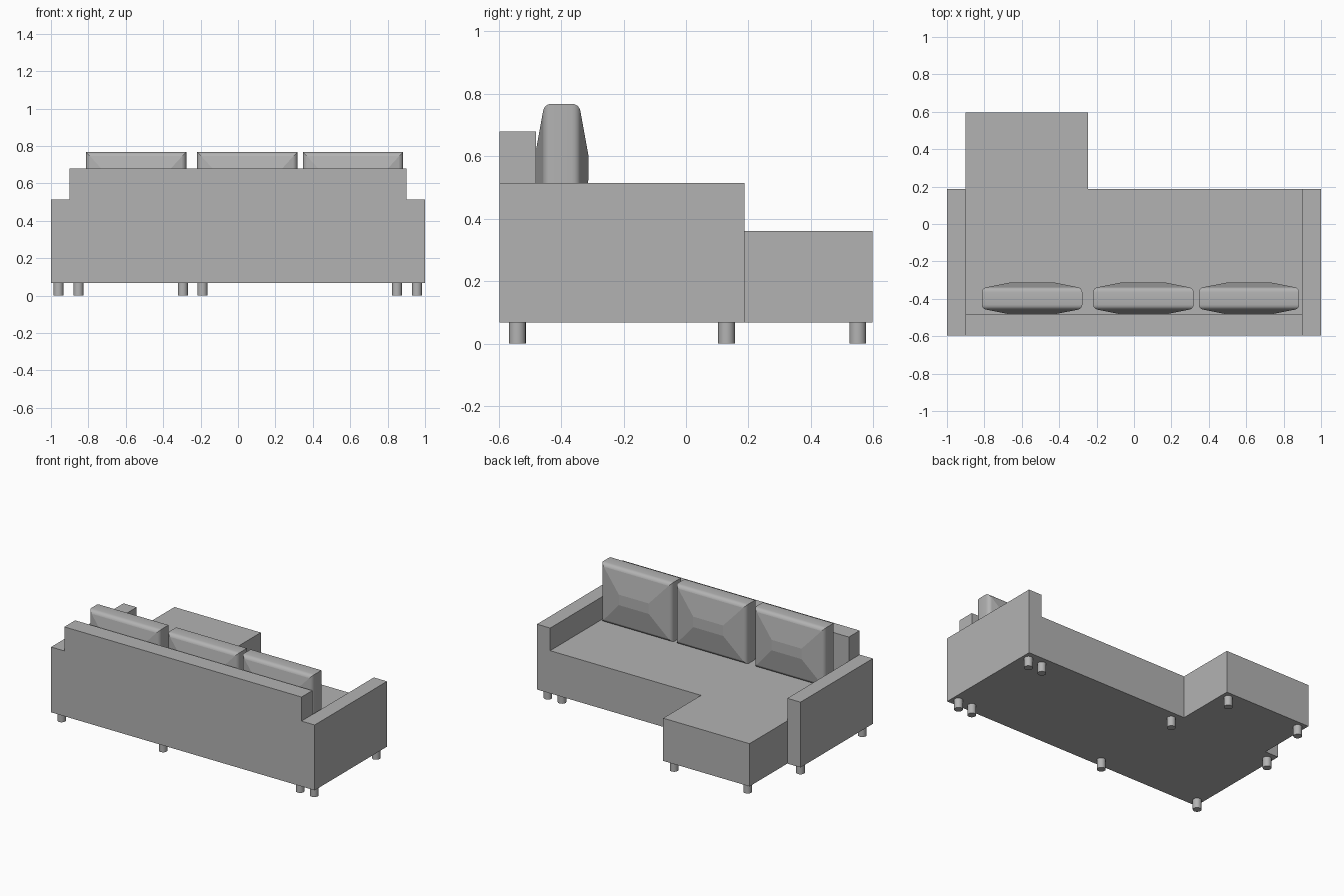
import bpy, bmesh, math

cube = bpy.data.objects.get("Cube")
if cube:
    bpy.data.objects.remove(cube, do_unlink=True)

grey = bpy.data.materials.new("grey_fabric")
colour = (0.45, 0.45, 0.45, 1)
grey.diffuse_color = colour
grey.use_nodes = True
grey.node_tree.nodes["Principled BSDF"].inputs["Base Color"].default_value = colour

FLOOR, SEAT, ARM, BACK, TOP = 0.067, 0.36, 0.515, 0.68, 0.768
REAR, FRONT, CHAISE = -0.597, 0.187, 0.597


def finish(name, bm):
    bmesh.ops.recalc_face_normals(bm, faces=bm.faces)
    mesh = bpy.data.meshes.new(name)
    bm.to_mesh(mesh)
    bm.free()
    mesh.materials.append(grey)
    obj = bpy.data.objects.new(name, mesh)
    bpy.context.collection.objects.link(obj)
    return obj


def prism(name, outline, z0, z1):
    """Extrude a flat outline from z0 up to z1."""
    bm = bmesh.new()
    face = bm.faces.new([bm.verts.new((x, y, z0)) for x, y in outline])
    ext = bmesh.ops.extrude_face_region(bm, geom=[face], use_keep_orig=True)
    for v in ext["geom"]:
        if isinstance(v, bmesh.types.BMVert):
            v.co.z = z1
    return finish(name, bm)


def box(name, x0, x1, y0, y1, z0, z1):
    return prism(name, [(x0, y0), (x1, y0), (x1, y1), (x0, y1)], z0, z1)


def leg(name, x, y, radius=0.027):
    bm = bmesh.new()
    bmesh.ops.create_cone(bm, cap_ends=True, segments=20, radius1=radius,
                          radius2=radius, depth=FLOOR)
    bmesh.ops.translate(bm, vec=(x, y, FLOOR / 2), verts=bm.verts)
    for f in bm.faces:
        f.smooth = len(f.verts) == 4
    for e in bm.edges:
        e.smooth = all(f.smooth for f in e.link_faces)
    return finish(name, bm)


def cushion(name, cx, cy=-0.398, width=0.537):
    """Loft rectangular rings: rounded rim, then a slope to a small flat middle."""
    cz, hx, hz = (SEAT + TOP) / 2, width / 2, (TOP - SEAT) / 2
    r = 0.027
    half = [(0.086, 0.155, 0.168)]
    for i in range(5):
        a = math.radians(80) * (1 - i / 4)
        half.append((0.033 + r * math.sin(a), r * (1 - math.cos(a)), r * (1 - math.cos(a))))
    rings = half + [(-d, ix, iz) for d, ix, iz in reversed(half)]
    bm = bmesh.new()
    loops = []
    for d, ix, iz in rings:
        loops.append([bm.verts.new((cx + sx * (hx - ix), cy + d, cz + sz * (hz - iz)))
                      for sx, sz in ((-1, -1), (1, -1), (1, 1), (-1, 1))])
    bm.faces.new(loops[0])
    bm.faces.new(loops[-1])
    last = len(loops) - 2
    for i, (a, b) in enumerate(zip(loops, loops[1:])):
        for k in range(4):
            n = (k + 1) % 4
            f = bm.faces.new((a[k], a[n], b[n], b[k]))
            f.smooth = 0 < i < last
        for k in range(4):
            bm.edges.get((a[k], b[k])).smooth = False
    return finish(name, bm)


# L-shaped seat with the chaise
prism("seat_base", [(-0.9, REAR), (0.9, REAR), (0.9, FRONT), (-0.245, FRONT),
                    (-0.245, CHAISE), (-0.9, CHAISE)], FLOOR, SEAT)

# Backrest and arms
box("backrest", -0.9, 0.9, REAR, -0.48, SEAT, BACK)
box("right_arm", -1, -0.9, REAR, FRONT, FLOOR, ARM)
box("left_arm", 0.9, 1, REAR, FRONT, FLOOR, ARM)

# Back cushions
for side, x in (("right", -0.545), ("middle", 0.05), ("left", 0.615)):
    cushion(side + "_cushion", x)

# Legs in two long rows, and a pair under the chaise
for row, y in (("rear", -0.54), ("front", 0.13)):
    for i, x in enumerate((-0.96, -0.19, 0.85, 0.957)):
        leg(f"{row}_leg_{i + 1}", x, y)
for i, x in enumerate((-0.853, -0.295)):
    leg(f"chaise_leg_{i + 1}", x, 0.55)
